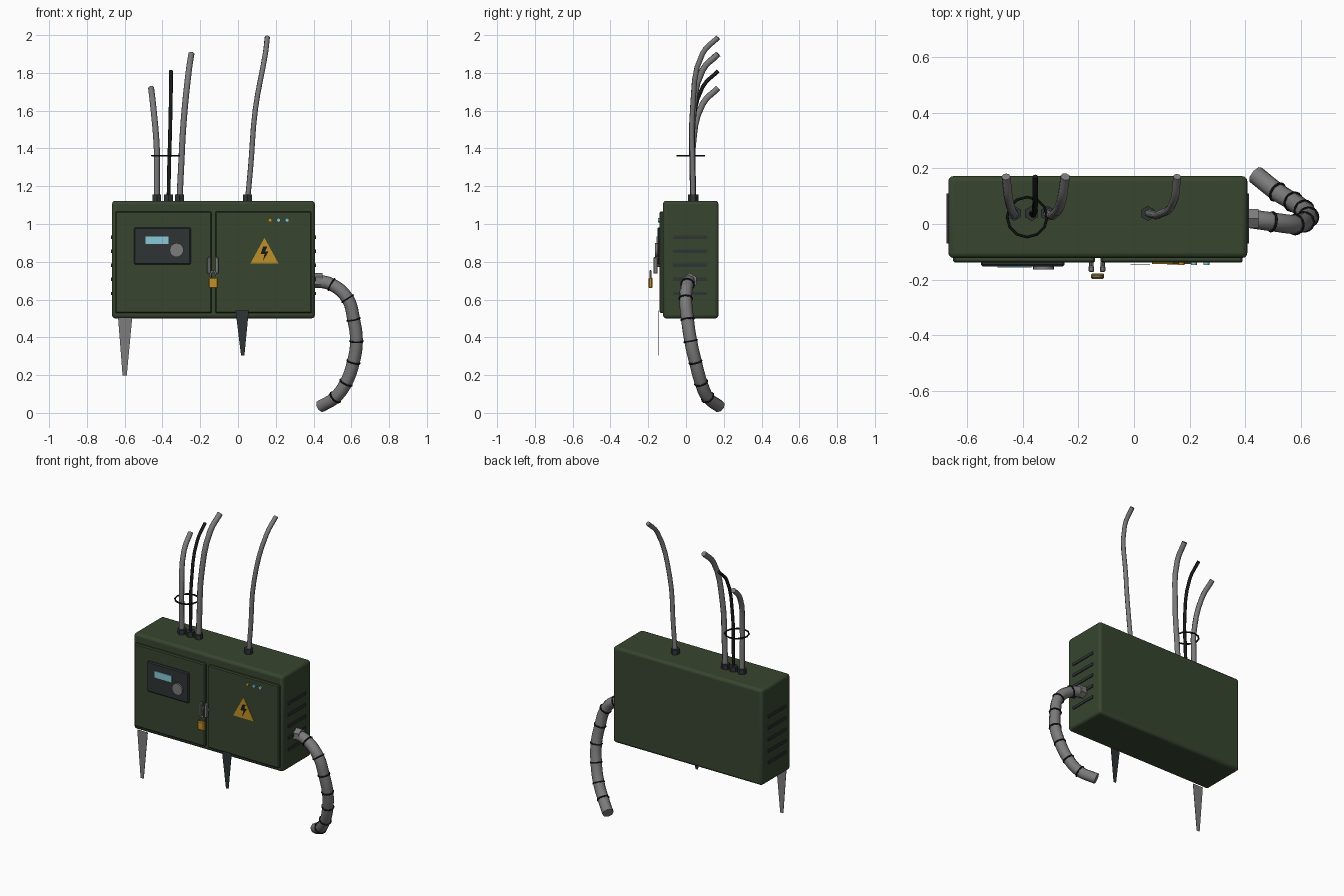
import bpy, bmesh, math
from mathutils import Vector

cube = bpy.data.objects.get("Cube")
if cube:
    bpy.data.objects.remove(cube, do_unlink=True)


def material(name, rgb):
    m = bpy.data.materials.new(name)
    m.use_nodes = True
    m.diffuse_color = (*rgb, 1)
    bsdf = next(n for n in m.node_tree.nodes if n.type == 'BSDF_PRINCIPLED')
    bsdf.inputs["Base Color"].default_value = (*rgb, 1)
    return m


GREEN = material("olive green", (0.038, 0.06, 0.028))
GREY = material("metal grey", (0.2, 0.2, 0.2))
DARK = material("dark slate", (0.028, 0.034, 0.036))
BLACK = material("rubber black", (0.01, 0.01, 0.01))
GOLD = material("warning yellow", (0.52, 0.28, 0.02))
BLUE = material("display blue", (0.25, 0.58, 0.68))


def finish(ob, name, mat, smooth=False):
    ob.name = name
    ob.data.materials.clear()
    ob.data.materials.append(mat)
    if smooth:
        bpy.ops.object.select_all(action='DESELECT')
        ob.select_set(True)
        bpy.context.view_layer.objects.active = ob
        bpy.ops.object.shade_smooth_by_angle(angle=math.radians(50))
    return ob


def box(name, x, y, z, mat, bevel=0, segments=1):
    """Box from (low, high) pairs on each axis."""
    bpy.ops.mesh.primitive_cube_add(size=1)
    ob = bpy.context.object
    for v in ob.data.vertices:
        v.co = [r[0] + (c + 0.5) * (r[1] - r[0]) for c, r in zip(v.co, (x, y, z))]
    if bevel:
        mod = ob.modifiers.new("Bevel", 'BEVEL')
        mod.width, mod.segments = bevel, segments
    return finish(ob, name, mat, segments > 1)


def rod(name, start, end, radius, mat, sides=16):
    a, b = Vector(start), Vector(end)
    bpy.ops.mesh.primitive_cylinder_add(vertices=sides, radius=radius, depth=(b - a).length,
                                        location=(a + b) / 2,
                                        rotation=(b - a).to_track_quat('Z', 'Y').to_euler())
    return finish(bpy.context.object, name, mat, sides > 8)


def hoop(name, center, axis, major, minor, mat, sides=12):
    bpy.ops.mesh.primitive_torus_add(major_radius=major, minor_radius=minor, major_segments=sides,
                                     minor_segments=6, location=center,
                                     rotation=Vector(axis).to_track_quat('Z', 'Y').to_euler())
    return finish(bpy.context.object, name, mat, True)


def plate(name, outline, y, thickness, mat):
    """Flat plate facing the front, from an x-z outline."""
    bm = bmesh.new()
    face = bm.faces.new([bm.verts.new((px, y, pz)) for px, pz in outline])
    ext = bmesh.ops.extrude_face_region(bm, geom=[face])
    moved = [g for g in ext["geom"] if isinstance(g, bmesh.types.BMVert)]
    bmesh.ops.translate(bm, verts=moved, vec=(0, -thickness, 0))
    bmesh.ops.recalc_face_normals(bm, faces=bm.faces)
    me = bpy.data.meshes.new(name)
    bm.to_mesh(me)
    bm.free()
    ob = bpy.data.objects.new(name, me)
    bpy.context.collection.objects.link(ob)
    return finish(ob, name, mat)


def tube(name, path, radius, mat):
    cu = bpy.data.curves.new(name, 'CURVE')
    cu.dimensions = '3D'
    cu.bevel_depth, cu.bevel_resolution, cu.resolution_u = radius, 2, 4
    cu.use_fill_caps = True
    sp = cu.splines.new('BEZIER')
    sp.bezier_points.add(len(path) - 1)
    for p, co in zip(sp.bezier_points, path):
        p.co = co
        p.handle_left_type = p.handle_right_type = 'AUTO'
    ob = bpy.data.objects.new(name, cu)
    bpy.context.collection.objects.link(ob)
    bpy.ops.object.select_all(action='DESELECT')
    ob.select_set(True)
    bpy.context.view_layer.objects.active = ob
    bpy.ops.object.convert(target='MESH')
    return finish(bpy.context.object, name, mat, True)


# Cabinet and its two doors
box("cabinet", (-0.667, 0.407), (-0.122, 0.172), (0.5, 1.123), GREEN, 0.018, 3)
box("right_door", (-0.65, -0.14), (-0.139, -0.115), (0.528, 1.066), GREEN, 0.006)
box("left_door", (-0.12, 0.39), (-0.139, -0.115), (0.528, 1.066), GREEN, 0.006)

# Side vents
for side, face_x in (("left", 0.407), ("right", -0.667)):
    for i in range(5):
        z = 0.632 + i * 0.0745
        box(f"{side}_vent_{i + 1}", (face_x - 0.006, face_x + 0.006), (-0.07, 0.11),
            (z - 0.009, z + 0.009), DARK)

# Control panel with display and knob
box("control_panel", (-0.55, -0.25), (-0.152, -0.13), (0.785, 0.982), DARK, 0.006)
box("display", (-0.49, -0.368), (-0.157, -0.15), (0.893, 0.935), BLUE)
rod("knob", (-0.325, -0.15, 0.862), (-0.325, -0.163, 0.862), 0.037, GREY, 20)

# Indicator lamps
for x, mat in ((0.17, GOLD), (0.215, BLUE), (0.26, BLUE)):
    rod("indicator_lamp", (x, -0.135, 1.02), (x, -0.148, 1.02), 0.011, mat, 12)

# Warning sign with lightning bolt
plate("warning_triangle", [(0.065, 0.79), (0.215, 0.79), (0.14, 0.927)], -0.137, 0.006, GOLD)
plate("lightning_bolt", [(0.133, 0.88), (0.155, 0.88), (0.144, 0.855), (0.162, 0.855),
                         (0.132, 0.805), (0.14, 0.84), (0.119, 0.84)], -0.142, 0.003, BLACK)

# Door handles and padlock
for x in (-0.153, -0.113):
    rod("handle_stem", (x, -0.135, 0.78), (x, -0.16, 0.78), 0.008, GREY, 8)
    box("handle", (x - 0.01, x + 0.01), (-0.173, -0.15), (0.737, 0.825), GREY, 0.004)
box("padlock_body", (-0.155, -0.107), (-0.198, -0.177), (0.66, 0.717), GOLD, 0.005)
tube("padlock_shackle", [(-0.147, -0.188, 0.712), (-0.145, -0.188, 0.735), (-0.131, -0.188, 0.751),
                         (-0.117, -0.188, 0.735), (-0.115, -0.188, 0.712)], 0.005, GREY)

# Flat tapered spikes under the front
plate("right_spike", [(-0.635, 0.505), (-0.56, 0.505), (-0.589, 0.197), (-0.611, 0.197)],
      -0.126, 0.002, GREY)
plate("left_spike", [(-0.013, 0.541), (0.057, 0.541), (0.034, 0.305), (0.016, 0.305)],
      -0.145, 0.002, DARK)

# Roof cables with glands: base x, middle x, upper x, tip x, tip height, radius
cables = [(-0.43, -0.43, -0.45, -0.46, 1.72, 0.016, GREY),
          (-0.368, -0.36, -0.355, -0.355, 1.81, 0.01, BLACK),
          (-0.31, -0.288, -0.26, -0.247, 1.9, 0.017, GREY),
          (0.05, 0.092, 0.145, 0.155, 1.988, 0.014, GREY)]
for i, (xa, xb, xc, xd, top, r, mat) in enumerate(cables):
    tube(f"roof_cable_{i + 1}", [(xa, 0.038, 1.12), (0.6 * xa + 0.4 * xb, 0.035, 1.3),
                                 (xb, 0.035, top - 0.38 + 0.06 * (3 - i) / 3),
                                 (xc, 0.088, top - 0.085), (xd, 0.17, top)], r, mat)
    rod("cable_gland", (xa, 0.038, 1.115), (xa, 0.038, 1.155), 0.027, DARK, 6)
hoop("cable_tie", (-0.384, 0.025, 1.362), (0, 0, 1), 0.072, 0.005, BLACK)

# Side hose with connector and clamp rings
hose = [Vector(p) for p in ((0.41, 0.02, 0.7), (0.495, 0.008, 0.68), (0.58, -0.002, 0.605),
                            (0.612, 0.008, 0.495), (0.627, 0.025, 0.38), (0.611, 0.05, 0.27),
                            (0.572, 0.08, 0.16), (0.515, 0.115, 0.082), (0.437, 0.177, 0.034))]
tube("side_hose", hose, 0.034, GREY)
rod("hose_connector", (0.4, 0.02, 0.7), (0.447, 0.02, 0.7), 0.04, GREY, 6)
for before, here, after in zip(hose, hose[1:], hose[2:]):
    hoop("hose_clamp", here, after - before, 0.034, 0.005, BLACK, 16)
